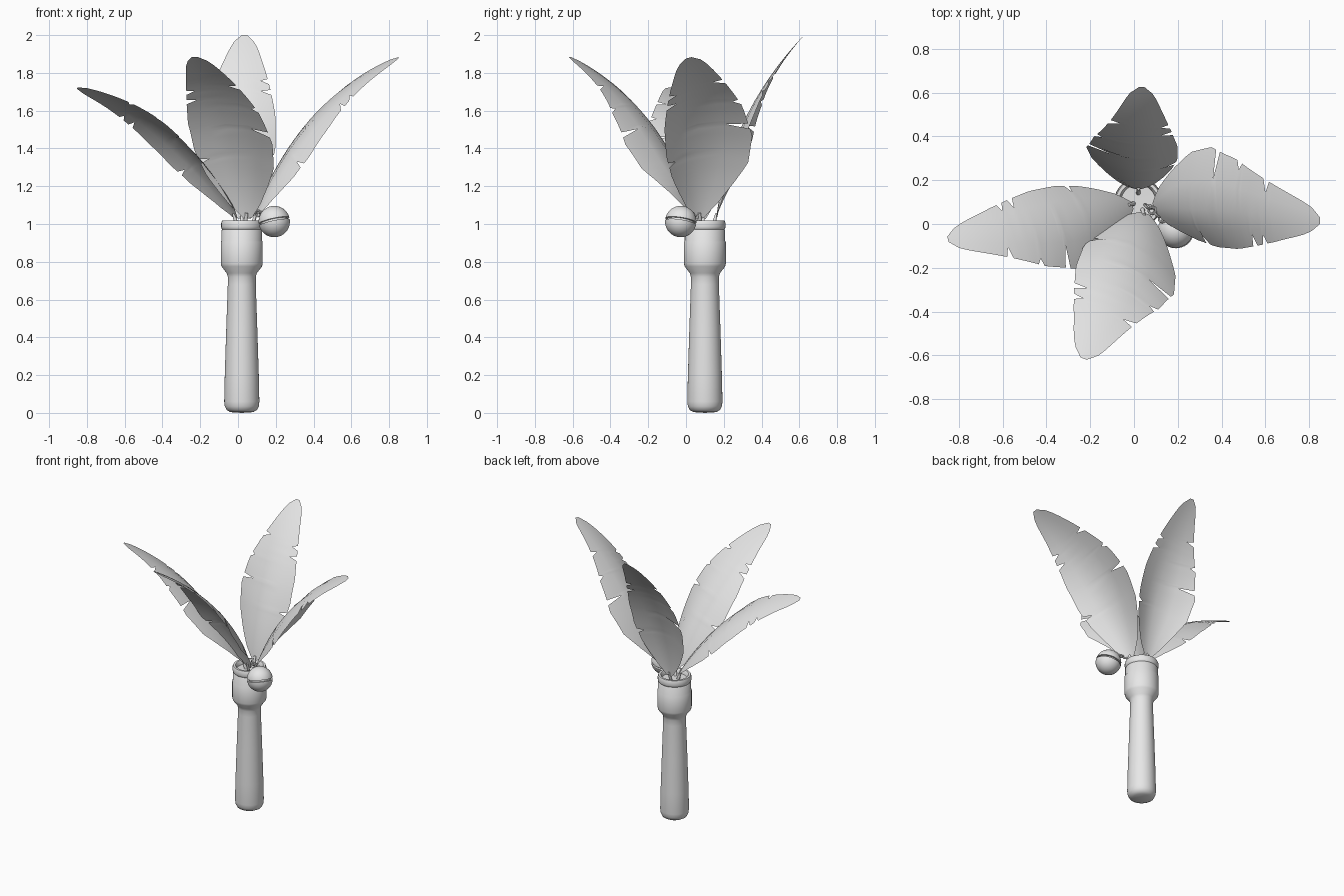
import bpy, bmesh, math
from mathutils import Vector

cube = bpy.data.objects.get("Cube")
if cube:
    bpy.data.objects.remove(cube, do_unlink=True)

GREY = (0.8, 0.8, 0.8, 1)
grey = bpy.data.materials.new("light_grey")
grey.use_nodes = True
grey.diffuse_color = GREY
grey.node_tree.nodes["Principled BSDF"].inputs["Base Color"].default_value = GREY


def finish(bm, name, angle=40):
    mesh = bpy.data.meshes.new(name)
    bm.to_mesh(mesh)
    bm.free()
    mesh.materials.append(grey)
    obj = bpy.data.objects.new(name, mesh)
    bpy.context.collection.objects.link(obj)
    bpy.ops.object.select_all(action="DESELECT")
    obj.select_set(True)
    bpy.context.view_layer.objects.active = obj
    bpy.ops.object.shade_smooth_by_angle(angle=math.radians(angle))
    return obj


def aim(obj, centre, axis):
    obj.location = centre
    obj.rotation_mode = "QUATERNION"
    obj.rotation_quaternion = Vector(axis).to_track_quat("Z", "Y")


def lathe(name, profile, centre, axis=(0, 0, 1), sides=40):
    bm = bmesh.new()
    verts = [bm.verts.new((r, 0, z)) for r, z in profile]
    edges = [bm.edges.new(pair) for pair in zip(verts, verts[1:])]
    bmesh.ops.spin(bm, geom=verts + edges, cent=(0, 0, 0), axis=(0, 0, 1),
                   angle=math.tau, steps=sides, use_duplicate=False)
    bmesh.ops.remove_doubles(bm, verts=bm.verts, dist=0.0002)
    bmesh.ops.recalc_face_normals(bm, faces=bm.faces)
    aim(finish(bm, name), centre, axis)


def ring(name, centre, axis, radius, thickness):
    profile = [(radius + thickness * math.cos(a), thickness * math.sin(a))
               for a in (math.tau * i / 8 for i in range(9))]
    lathe(name, profile, centre, axis, 20)


def rod(name, start, end, radius):
    start, end = Vector(start), Vector(end)
    span = (end - start).length
    lathe(name, [(0, 0), (radius, 0), (radius * 0.7, span), (0, span)],
          start, end - start, 10)


def lookup(table, t):
    for (a, u), (b, v) in zip(table, table[1:]):
        if t <= b:
            return u + (v - u) * (t - a) / (b - a)
    return table[-1][1]


# Feather half widths along the rib, and slits as (position, depth)
LEFT = [(0, .02), (.07, .08), (.15, .125), (.24, .165), (.38, .195), (.55, .19),
        (.68, .16), (.78, .13), (.92, .08), (.97, .05), (1, .015)]
RIGHT = [(0, .025), (.07, .095), (.17, .17), (.28, .24), (.43, .27), (.6, .235),
         (.78, .15), (.92, .085), (.97, .055), (1, .015)]
LEFT_SLITS = [(.32, .25), (.67, .35), (.73, .3)]
RIGHT_SLITS = [(.48, .45), (.62, .15), (.76, .35)]
GAP = 0.014


def half_width(t, table, slits):
    for pos, depth in slits:
        if abs(t - pos) < 0.001:
            return lookup(table, t) * (1 - depth)
    return lookup(table, t)


def feather(name, base, ctrl, tip, side, scale):
    base, ctrl, tip, side = map(Vector, (base, ctrl, tip, side))
    slit_spots = [p for p, d in LEFT_SLITS + RIGHT_SLITS]
    stations = [i / 28 for i in range(29)]
    stations = [t for t in stations if all(abs(t - p) > GAP * 1.3 for p in slit_spots)]
    for p in slit_spots:
        stations += [p - GAP, p, p + GAP]
    bm = bmesh.new()
    rows = []
    for t in sorted(stations):
        rib = base * (1 - t) ** 2 + ctrl * 2 * t * (1 - t) + tip * t * t
        tangent = ((ctrl - base) * (1 - t) + (tip - ctrl) * t).normalized()
        across = (side - tangent * side.dot(tangent)).normalized()
        inward = tangent.cross(across)
        left = half_width(t, LEFT, LEFT_SLITS) * scale
        right = half_width(t, RIGHT, RIGHT_SLITS) * scale
        # Both edges droop outward, most strongly near the base
        droop = 0.7 + 2 * (1 - t) ** 2
        row = []
        for d in (-left, -left / 2, 0, right / 2, right):
            row.append(bm.verts.new(rib + across * d - inward * d * d * droop))
        rows.append(row)
    for low, high in zip(rows, rows[1:]):
        for i in range(4):
            bm.faces.new((low[i], low[i + 1], high[i + 1], high[i]))
    finish(bm, name, 60)
    # Quill running down into the handle
    socket = Vector((0.02 + (base.x - 0.02) * 0.6, 0.1 + (base.y - 0.1) * 0.6, 0.97))
    rod(name + "_quill", socket, base + (ctrl - base) * 0.05, 0.011)


# Turned handle with flared, grooved collar and a shallow cup on top
lathe("handle", [
    (0, 0), (.06, .004), (.08, .015), (.09, .035), (.093, .06), (.09, .2),
    (.082, .45), (.074, .68), (.074, .72), (.08, .74), (.107, .775), (.111, .79),
    (.111, .905), (.107, .912), (.107, .966), (.103, .971), (.107, .976),
    (.109, .984), (.109, 1.005), (.104, 1.018), (.09, 1.018), (.084, 1.01),
    (.08, .99), (0, .988)], (0.02, 0.1, 0))

# Four feathers fanned around the cup
feather("left_feather", (.09, .07, 1.03), (.295, .08, 1.61), (.85, .015, 1.88),
        (-.13, .45, .04), 1)
feather("front_feather", (.05, .05, 1.03), (-.04, -.116, 1.605), (-.23, -.615, 1.885),
        (.96, -.32, 0), 1)
feather("right_feather", (-.01, .09, 1.03), (-.3, .035, 1.545), (-.85, -.07, 1.72),
        (.37, -.93, .24), .86)
feather("back_feather", (.02, .16, 1.03), (.025, .225, 1.58), (.035, .625, 2),
        (-1, 0, 0), .9)

# Round bell with a slot around its middle
R = 0.083
bell = []
for i in range(25):
    a = math.pi * (i / 24 - 0.5)
    bell.append((max(R * math.cos(a), 0), R * math.sin(a)))
bell[12:13] = [(R, -.006), (R - .012, -.005), (R - .012, .005), (R, .006)]
BELL = Vector((0.192, -0.028, 1.013))
lathe("bell", bell, BELL, (-.2, .15, .95))

# Links tying the bell to the quills
anchor = Vector((0.06, 0.08, 1.05))
loop = BELL + Vector((-.6, .5, .45)).normalized() * (R + 0.01)
for i in range(4):
    axis = (0.5, 0.6, 0.2) if i % 2 else (-0.1, 0.3, 1)
    ring("link_%d" % (i + 1), loop.lerp(anchor, i / 3), axis, 0.016, 0.0055)
